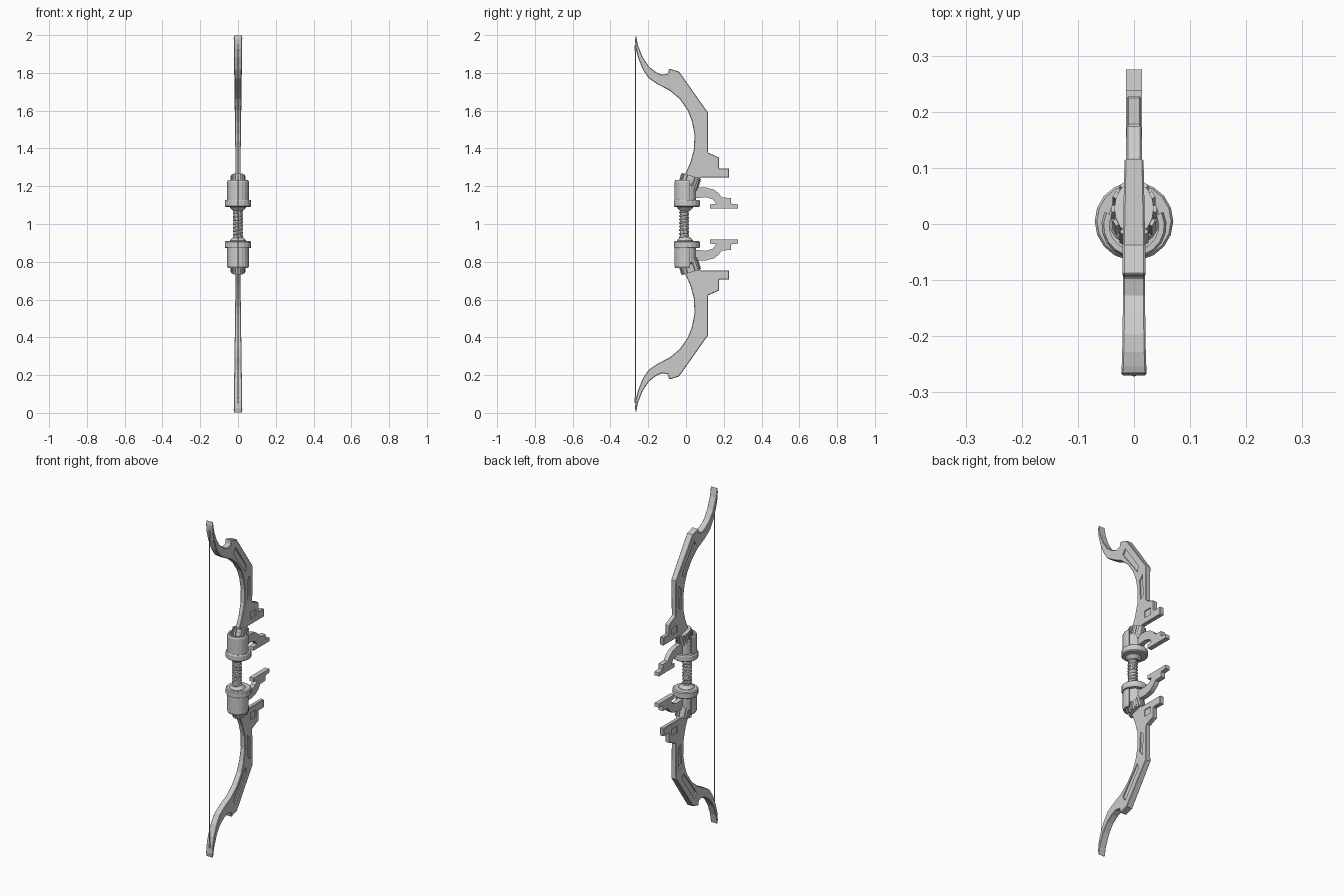
import bpy, bmesh, math
from mathutils import Matrix

if "Cube" in bpy.data.objects:
    bpy.data.objects.remove(bpy.data.objects["Cube"])

# All meshes are modelled for the upper half, with the object origin at z = 1,
# so a Z mirror modifier makes the lower half.
def finish(bm, name, mirror=True, smooth=False):
    bmesh.ops.recalc_face_normals(bm, faces=bm.faces)
    me = bpy.data.meshes.new(name)
    bm.to_mesh(me)
    bm.free()
    ob = bpy.data.objects.new(name, me)
    bpy.context.collection.objects.link(ob)
    ob.location.z = 1
    if mirror:
        m = ob.modifiers.new("mirror", 'MIRROR')
        m.use_axis = (False, False, True)
    if smooth:
        bpy.context.view_layer.objects.active = ob
        ob.select_set(True)
        bpy.ops.object.shade_smooth_by_angle(angle=math.radians(35))
        ob.select_set(False)
    return ob

def prism(bm, pts, x0, x1):
    """Extrude a (y, z) outline from x0 to x1."""
    face = bm.faces.new([bm.verts.new((x0, y, z - 1)) for y, z in pts])
    geo = bmesh.ops.extrude_face_region(bm, geom=[face])["geom"]
    for v in geo:
        if isinstance(v, bmesh.types.BMVert):
            v.co.x = x1

def lathe(name, profile, cy, n=16, arc=360, start=0, mirror=True):
    """Turn an (r, z) closed profile about a vertical axis at y = cy."""
    bm = bmesh.new()
    full = arc == 360
    rings = []
    for i in range(n if full else n + 1):
        a = math.radians(start + arc * i / n)
        rings.append([bm.verts.new((r * math.cos(a), cy + r * math.sin(a), z - 1))
                      for r, z in profile])
    k = len(profile)
    for i in range(n):
        p, q = rings[i], rings[(i + 1) % len(rings)]
        for j in range(k):
            bm.faces.new((p[j], q[j], q[(j + 1) % k], p[(j + 1) % k]))
    if not full:
        bm.faces.new(rings[0])
        bm.faces.new(rings[-1][::-1])
    bmesh.ops.remove_doubles(bm, verts=bm.verts, dist=1e-5)
    return finish(bm, name, mirror)

# Limb outline, outer edge from the tip down, then inner edge back up
outer = [(-.265, 2), (-.254, 1.945), (-.228, 1.88), (-.196, 1.833), (-.159, 1.804),
         (-.127, 1.79), (-.095, 1.796), (-.09, 1.823), (-.037, 1.807), (.116, 1.59),
         (.116, 1.378), (.175, 1.352), (.175, 1.294), (.228, 1.294), (.228, 1.246),
         (.079, 1.246), (.045, 1.215)]
inner = [(-.005, 1.225), (-.008, 1.257), (.021, 1.32), (.042, 1.394), (.045, 1.474),
         (.032, 1.542), (.01, 1.6), (-.032, 1.661), (-.085, 1.706), (-.148, 1.738),
         (-.196, 1.77), (-.228, 1.817), (-.254, 1.881), (-.267, 1.934), (-.27, 1.976)]
bm = bmesh.new()
prism(bm, outer + inner, -1, 1)
for v in bm.verts:                      # thinner towards the grip
    v.co.x *= .013 + .014 * (v.co.z - .3)
limbs = finish(bm, "limbs", mirror=False)

# Recessed panels on both sides of the limb
slots = [[(-.07, 1.735), (-.05, 1.765), (.055, 1.615), (.048, 1.58)],
         [(.065, 1.52), (.09, 1.55), (.09, 1.42), (.07, 1.4)],
         [(.1, 1.28), (.1, 1.32), (.15, 1.32), (.15, 1.28)]]
bm = bmesh.new()
for s, depth in zip(slots, (.012, .009, .008)):
    for side in (-1, 1):
        prism(bm, s, side * depth, side * .05)
cutter = finish(bm, "panel_cutter", mirror=False)
cutter.hide_render = True
bev = limbs.modifiers.new("bevel", 'BEVEL')
bev.width, bev.segments = .003, 1
bev.limit_method, bev.angle_limit = 'ANGLE', math.radians(50)
cut = limbs.modifiers.new("panels", 'BOOLEAN')
cut.operation, cut.object, cut.solver = 'DIFFERENCE', cutter, 'EXACT'
bpy.context.view_layer.objects.active = limbs
for mod in ("bevel", "panels"):
    bpy.ops.object.modifier_apply(modifier=mod)
bpy.data.objects.remove(cutter)
mir = limbs.modifiers.new("mirror", 'MIRROR')
mir.use_axis = (False, False, True)

# Curved stabiliser brackets next to the grip
bm = bmesh.new()
prism(bm, [(.03, 1.193), (.106, 1.193), (.148, 1.182), (.175, 1.161), (.19, 1.14),
           (.238, 1.138), (.238, 1.108), (.275, 1.104), (.275, 1.082), (.127, 1.082),
           (.127, 1.104), (.159, 1.108), (.143, 1.13), (.106, 1.142), (.03, 1.135)],
      -.014, .014)
finish(bm, "brackets")

# Tilted oval collars that hold the limbs, with ribs
bm = bmesh.new()
tilt = Matrix.Translation((0, .018, .222)) @ Matrix.Rotation(math.radians(-17), 4, 'X')
bmesh.ops.create_cone(bm, cap_ends=True, segments=16, radius1=1, radius2=1, depth=.07,
                      matrix=tilt @ Matrix.Diagonal((.035, .049, 1, 1)))
for i in range(12):
    a = 2 * math.pi * i / 12
    bmesh.ops.create_cube(bm, size=1, matrix=tilt
        @ Matrix.Translation((.034 * math.cos(a), .048 * math.sin(a), 0))
        @ Matrix.Rotation(a, 4, 'Z') @ Matrix.Diagonal((.013, .012, .064, 1)))
finish(bm, "limb_collars")

# Guard discs, sleeve core and outer half shell
lathe("guard_discs", [(0, 1.09), (.064, 1.09), (.07, 1.095), (.07, 1.122),
                      (.066, 1.128), (0, 1.128)], .005, n=18)
lathe("sleeve_cores", [(0, 1.125), (.046, 1.125), (.046, 1.205), (.04, 1.212),
                       (0, 1.212)], .008)
lathe("sleeve_shells", [(.044, 1.125), (.058, 1.125), (.058, 1.222), (.054, 1.232),
                        (.044, 1.232)], -.003, n=12, arc=230, start=155)
lathe("grip_flares", [(0, 1.07), (.027, 1.07), (.043, 1.088), (.043, 1.092), (0, 1.092)],
      -.005, n=16)

# Grip core and spiral wrap
lathe("grip", [(0, .9), (.023, .9), (.023, 1.1), (0, 1.1)], -.01, mirror=False)
cu = bpy.data.curves.new("grip_wrap", 'CURVE')
cu.dimensions = '3D'
cu.bevel_depth, cu.bevel_resolution = .005, 1
sp = cu.splines.new('POLY')
turns, seg = 9, 14
sp.points.add(turns * seg)
for i, p in enumerate(sp.points):
    a = 2 * math.pi * i / seg
    p.co = (.0225 * math.cos(a), -.01 + .0225 * math.sin(a),
            .915 + .17 * i / (turns * seg), 1)
bpy.context.collection.objects.link(bpy.data.objects.new("grip_wrap", cu))

# Bowstring and its end pegs
lathe("string", [(0, .06), (.002, .06), (.002, 1.94), (0, 1.94)], -.268, n=8, mirror=False)
lathe("string_pegs", [(0, 1.915), (.004, 1.915), (.006, 1.92), (.006, 1.945), (0, 1.95)],
      -.266, n=8)
